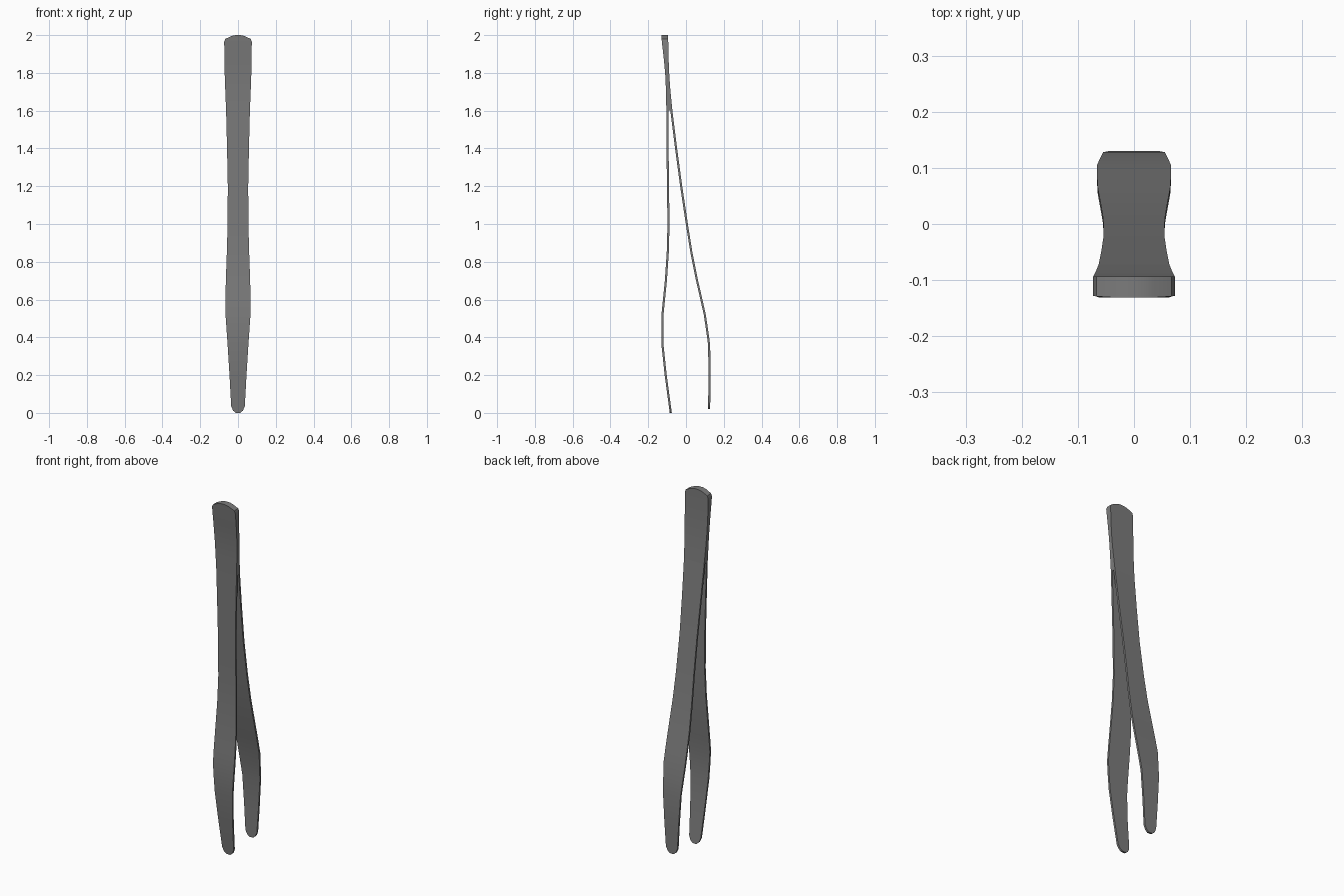
import bpy, bmesh

if "Cube" in bpy.data.objects:
    bpy.data.objects.remove(bpy.data.objects["Cube"])

steel = bpy.data.materials.new("grey steel")
steel.diffuse_color = (0.2, 0.2, 0.2, 1)
steel.use_nodes = True
steel.node_tree.nodes["Principled BSDF"].inputs["Base Color"].default_value = steel.diffuse_color


def lerp_table(table, z):
    """Linear lookup in a list of (z, value) sorted by z."""
    if z <= table[0][0]:
        return table[0][1]
    for (z0, v0), (z1, v1) in zip(table, table[1:]):
        if z <= z1:
            return v0 + (v1 - v0) * (z - z0) / (z1 - z0)
    return table[-1][1]


def loft(name, sections, cap_top):
    """Stack of rectangles (z, half width, front y, back y)."""
    bm = bmesh.new()
    rings = []
    for z, w, y0, y1 in sections:
        rings.append([bm.verts.new(p) for p in
                      ((-w, y0, z), (w, y0, z), (w, y1, z), (-w, y1, z))])
    for a, b in zip(rings, rings[1:]):
        for i in range(4):
            j = (i + 1) % 4
            bm.faces.new((a[i], a[j], b[j], b[i]))
    bm.faces.new(rings[0][::-1])
    if cap_top:
        bm.faces.new(rings[-1])
    bmesh.ops.recalc_face_normals(bm, faces=bm.faces)
    me = bpy.data.meshes.new(name)
    bm.to_mesh(me)
    bm.free()
    me.materials.append(steel)
    ob = bpy.data.objects.new(name, me)
    bpy.context.collection.objects.link(ob)
    bpy.ops.object.select_all(action='DESELECT')
    ob.select_set(True)
    bpy.context.view_layer.objects.active = ob
    bpy.ops.object.shade_smooth_by_angle(angle=0.5)


# Blade outline seen from the front
width = [(0.2, .045), (.36, .055), (.52, .066), (.66, .066), (.85, .059),
         (1.0, .055), (1.2, .054), (1.4, .058), (1.6, .063), (1.78, .070)]
T = 0.011  # sheet thickness
levels = [.2, .36, .44, .52, .6, .7, .85, 1.0, 1.2, 1.4, 1.6]


def blade(name, tip_z, outer, side):
    tip = [(tip_z, .012), (tip_z + .012, .026), (tip_z + .035, .036)]
    rows = tip + [(z, lerp_table(width, z)) for z in levels]
    secs = []
    for z, w in rows:
        y = lerp_table(outer, z)
        secs.append((z, w, y, y + T) if side < 0 else (z, w, y - T, y))
    loft(name, secs, False)


# Two springy blades, the back one slightly shorter
blade("front_blade", 0.0, [(0, -.086), (.2, -.113), (.36, -.130), (.44, -.131),
      (.52, -.130), (.6, -.122), (.7, -.112), (.85, -.102), (1.0, -.098),
      (1.2, -.101), (1.4, -.103), (1.6, -.104)], -1)
blade("back_blade", 0.02, [(.02, .128), (.2, .130), (.36, .128), (.44, .117),
      (.52, .105), (.6, .087), (.7, .064), (.85, .034), (1.0, .010),
      (1.2, -.020), (1.4, -.047), (1.6, -.072)], 1)

# Solid joined end with clipped round top
loft("joined_end", [(1.6, .063, -.104, -.072), (1.7, .067, -.106, -.082),
     (1.78, .070, -.109, -.088), (1.87, .072, -.117, -.092),
     (1.965, .073, -.128, -.094), (1.98, .067, -.129, -.094),
     (1.995, .035, -.131, -.094), (2.0, .014, -.131, -.094)], True)
